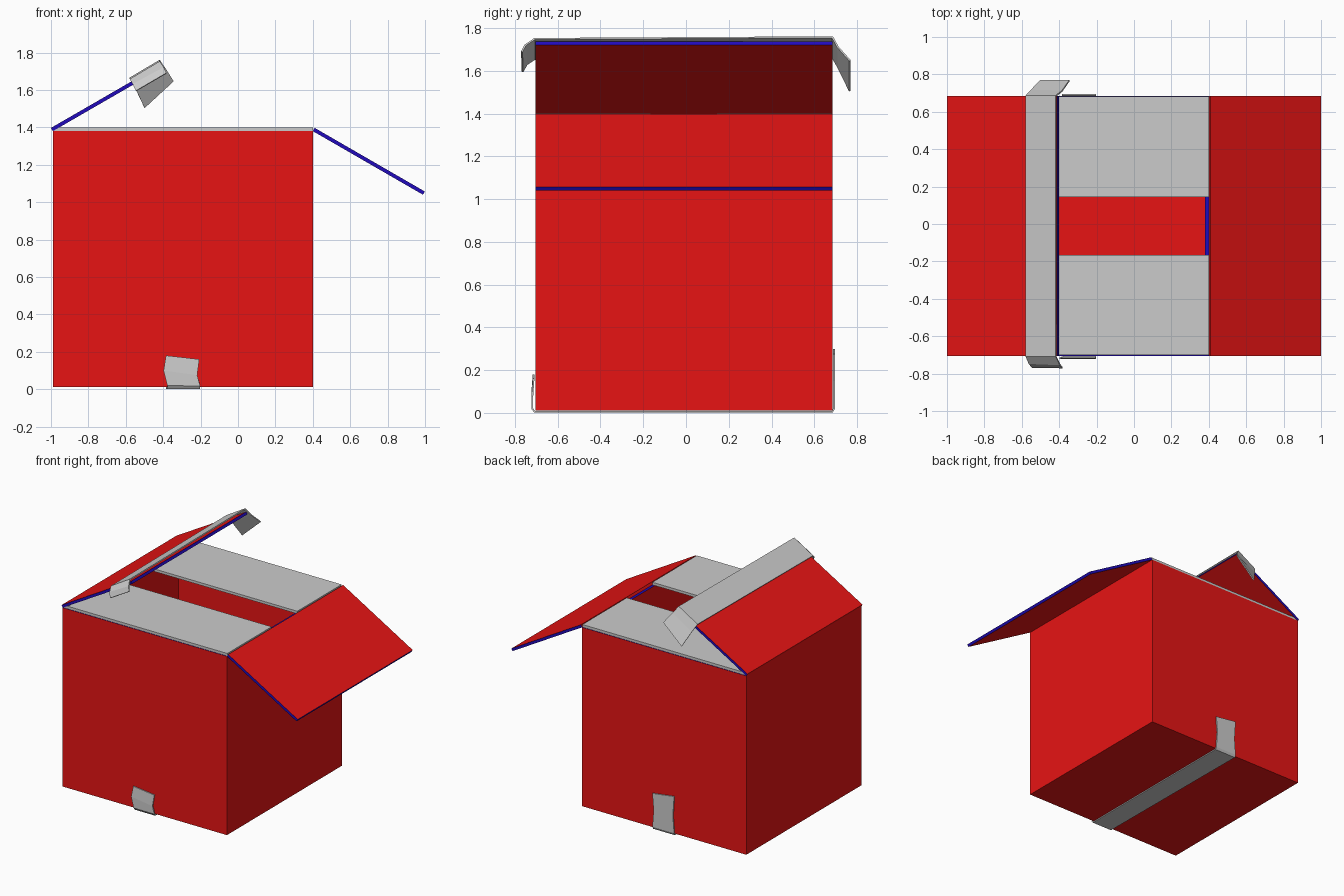
import bpy, bmesh
from math import radians
from mathutils import Matrix, Vector

if "Cube" in bpy.data.objects:
    bpy.data.objects.remove(bpy.data.objects["Cube"])


def material(name, rgb):
    m = bpy.data.materials.new(name)
    m.diffuse_color = (*rgb, 1)
    m.use_nodes = True
    m.node_tree.nodes["Principled BSDF"].inputs["Base Color"].default_value = m.diffuse_color
    return m


red = material("red_card", (0.8, 0.007, 0.007))
blue = material("blue_edge", (0.015, 0.003, 0.5))

X0, X1, Y0, Y1 = -0.99, 0.40, -0.705, 0.685   # carton footprint
Z0, Z1, T = 0.012, 1.38, 0.02                 # bottom, rim, card thickness


def make(name, bm, mats=()):
    bmesh.ops.recalc_face_normals(bm, faces=bm.faces)
    me = bpy.data.meshes.new(name)
    bm.to_mesh(me)
    bm.free()
    for m in mats:
        me.materials.append(m)
    ob = bpy.data.objects.new(name, me)
    bpy.context.collection.objects.link(ob)
    return ob


def box(lo, hi):
    bm = bmesh.new()
    bmesh.ops.create_cube(bm, size=1)
    lo, hi = Vector(lo), Vector(hi)
    for v in bm.verts:
        v.co = [lo[i] + (v.co[i] + 0.5) * (hi[i] - lo[i]) for i in range(3)]
    bm.normal_update()
    return bm


def solidify(ob, thickness, offset):
    mod = ob.modifiers.new("thickness", 'SOLIDIFY')
    mod.thickness, mod.offset = thickness, offset
    mod.use_even_offset = True
    return mod


# Open carton with a blue cut rim
bm = box((X0, Y0, Z0), (X1, Y1, Z1))
bmesh.ops.delete(bm, geom=[f for f in bm.faces if f.normal.z > 0.5], context='FACES_ONLY')
body = make("carton_body", bm, (red, blue))
solidify(body, T, -1).material_offset_rim = 1

# Folded-in flaps at front and back
make("front_flap", box((X0, Y0 + 0.004, Z1), (X1, -0.165, Z1 + T)))
make("back_flap", box((X0, 0.145, Z1), (X1, Y1 - 0.004, Z1 + T)))


# Sloping side flaps, red with three blue cut edges
def side_flap(name, x, angle):
    bm = box((0, Y0, 0), (0.68, Y1, T))
    for f in bm.faces:
        f.material_index = int(abs(f.normal.y) > 0.5 or f.normal.x > 0.5)
    bm.transform(Matrix.Translation((x, 0, Z1)) @ Matrix.Rotation(radians(-angle), 4, 'Y'))
    make(name, bm, (red, blue))


side_flap("left_flap", X0, 30)
side_flap("right_flap", X1, -30)


# Tape strips: each row gives the two edge points across the tape
def tape(name, rows):
    bm = bmesh.new()
    vs = [[bm.verts.new(p) for p in row] for row in rows]
    for a, b in zip(vs, vs[1:]):
        bm.faces.new((a[0], a[1], b[1], b[0]))
    solidify(make(name, bm), 0.008, 0)


# Loose tape over the tip of the left flap, ends drooping
tape("top_tape", [
    ((-0.545, -0.765, 1.595), (-0.382, -0.768, 1.69)),
    ((-0.562, -0.745, 1.63), (-0.396, -0.752, 1.72)),
    ((-0.577, -0.708, 1.655), (-0.417, -0.708, 1.75)),
    ((-0.577, 0.685, 1.663), (-0.417, 0.685, 1.758)),
    ((-0.55, 0.715, 1.61), (-0.385, 0.71, 1.712)),
    ((-0.50, 0.766, 1.505), (-0.345, 0.767, 1.648)),
])

# Tape along the base seam, ends turned up the walls
tape("bottom_tape", [
    ((-0.385, -0.713, 0.18), (-0.207, -0.713, 0.16)),
    ((-0.398, -0.719, 0.10), (-0.218, -0.719, 0.075)),
    ((-0.378, -0.719, 0.02), (-0.203, -0.719, 0.02)),
    ((-0.376, -0.708, 0.005), (-0.203, -0.708, 0.005)),
    ((-0.386, 0.684, 0.005), (-0.203, 0.684, 0.005)),
    ((-0.386, 0.692, 0.02), (-0.203, 0.692, 0.02)),
    ((-0.376, 0.692, 0.15), (-0.213, 0.692, 0.15)),
    ((-0.386, 0.692, 0.30), (-0.203, 0.692, 0.275)),
])
